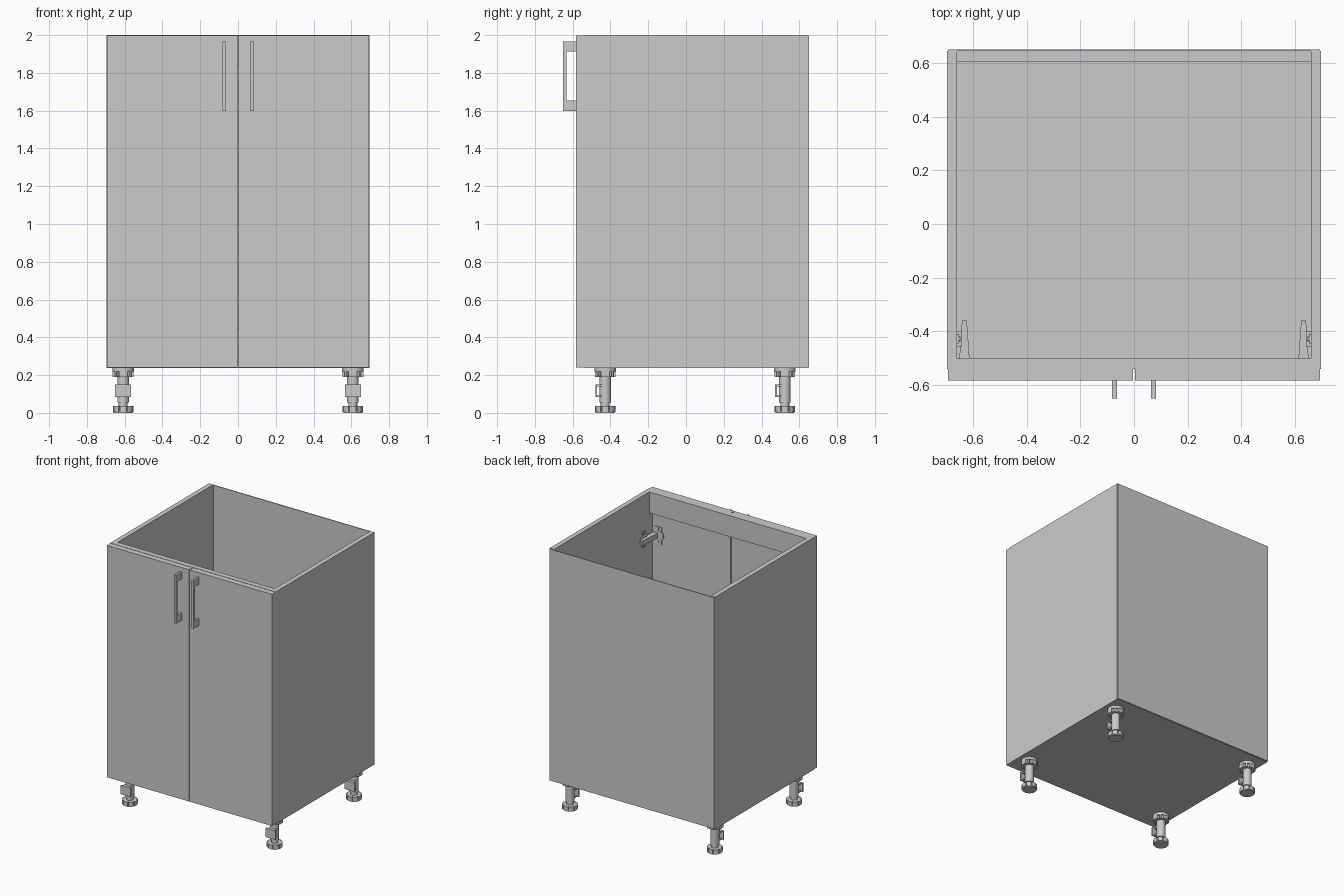
import bpy, bmesh, math
from mathutils import Matrix

if "Cube" in bpy.data.objects:
    bpy.data.objects.remove(bpy.data.objects["Cube"])


def finish(name, bm, smooth=False):
    bmesh.ops.recalc_face_normals(bm, faces=bm.faces[:])
    me = bpy.data.meshes.new(name)
    bm.to_mesh(me)
    bm.free()
    ob = bpy.data.objects.new(name, me)
    bpy.context.collection.objects.link(ob)
    if smooth:
        bpy.ops.object.select_all(action='DESELECT')
        ob.select_set(True)
        bpy.context.view_layer.objects.active = ob
        bpy.ops.object.shade_smooth_by_angle(angle=math.radians(30))
    return ob


def add_box(bm, x0, x1, y0, y1, z0, z1, base=Matrix()):
    m = Matrix.Translation(((x0 + x1) / 2, (y0 + y1) / 2, (z0 + z1) / 2))
    m = base @ m @ Matrix.Diagonal((abs(x1 - x0), abs(y1 - y0), abs(z1 - z0), 1))
    bmesh.ops.create_cube(bm, size=1, matrix=m)


def box(name, *b):
    bm = bmesh.new()
    add_box(bm, *b)
    return finish(name, bm)


def add_prism(bm, pts, direction):
    f = bm.faces.new([bm.verts.new(p) for p in pts])
    r = bmesh.ops.extrude_face_region(bm, geom=[f], use_keep_orig=True)
    bmesh.ops.translate(bm, vec=direction,
                        verts=[v for v in r['geom'] if isinstance(v, bmesh.types.BMVert)])


def add_cyl(bm, c, r, h, axis='Z', seg=24):
    m = Matrix.Translation(c)
    if axis != 'Z':
        m = m @ Matrix.Rotation(math.pi / 2, 4, 'Y' if axis == 'X' else 'X')
    bmesh.ops.create_cone(bm, cap_ends=True, segments=seg, radius1=r, radius2=r, depth=h, matrix=m)


# carcass
W, T, B = 0.695, 0.037, 0.238
box("bottom_panel", -W + T, W - T, -0.54, 0.643, B, B + T)
box("back_panel", -W + 0.003, W - 0.003, 0.643, 0.65, B + 0.003, 1.997)
box("front_top_rail", -W + T, W - T, -0.54, -0.50, 1.84, 2.0)
box("rear_lower_rail", -W + T, W - T, 0.605, 0.643, B + T, 0.45)

for s, side in ((-1, "left"), (1, "right")):
    box(side + "_side_panel", s * (W - T), s * W, -0.54, 0.643, B, 2.0)
    box(side + "_door", s * 0.003, s * (W - 0.002), -0.583, -0.5405, B + 0.001, 1.998)

    # C-shaped pull handle
    prof = [(-0.583, 1.598), (-0.65, 1.598), (-0.65, 1.965), (-0.583, 1.965),
            (-0.583, 1.912), (-0.633, 1.912), (-0.633, 1.653), (-0.583, 1.653)]
    bm = bmesh.new()
    add_prism(bm, [(s * 0.073 - 0.009, y, z) for y, z in prof], (0.018, 0, 0))
    finish(side + "_handle", bm)

    # hinges: arm, mounting plate, door flange and screws
    for zc, lvl in ((1.67, "upper"), (0.55, "lower")):
        bm = bmesh.new()
        arm = [(0.640, -0.36), (0.622, -0.36), (0.610, -0.53), (0.652, -0.53)]
        add_prism(bm, [(s * x, y, zc - 0.018) for x, y in arm], (0, 0, 0.036))
        add_box(bm, s * 0.640, s * 0.658, -0.455, -0.40, zc - 0.025, zc + 0.025)
        add_box(bm, s * 0.652, s * 0.658, -0.445, -0.41, zc - 0.06, zc + 0.06)
        add_box(bm, s * 0.58, s * 0.636, -0.5405, -0.536, zc - 0.065, zc + 0.065)
        add_cyl(bm, (s * 0.60, -0.539, zc), 0.036, 0.012, 'Y')
        for dz in (-0.047, 0.047):
            add_cyl(bm, (s * 0.65, -0.428, zc + dz), 0.009, 0.008, 'X', 12)
            add_cyl(bm, (s * 0.61, -0.535, zc + dz), 0.009, 0.006, 'Y', 12)
        finish(f"{side}_{lvl}_hinge", bm, True)

    # adjustable legs
    for cy, pos in ((-0.428, "front"), (0.523, "rear")):
        cx = s * 0.608
        bm = bmesh.new()
        # top flange with ribs
        add_cyl(bm, (cx, cy, 0.228), 0.057, 0.02)
        add_cyl(bm, (cx, cy, 0.205), 0.036, 0.03)
        for k in range(4):
            base = (Matrix.Translation((cx, cy, 0))
                    @ Matrix.Rotation(math.pi / 4 + k * math.pi / 2, 4, 'Z'))
            add_box(bm, 0.02, 0.055, -0.006, 0.006, 0.19, 0.222, base)
        add_box(bm, cx - 0.056, cx + 0.056, cy - 0.022, cy + 0.022, 0.19, 0.222)
        add_box(bm, cx - 0.022, cx + 0.022, cy - 0.054, cy + 0.054, 0.19, 0.222)
        # tube and adjusting thread
        add_cyl(bm, (cx, cy, 0.128), 0.031, 0.145)
        add_cyl(bm, (cx, cy, 0.045), 0.024, 0.03)
        # plinth clip
        add_box(bm, cx - 0.042, cx + 0.042, cy - 0.052, cy - 0.042, 0.083, 0.15)
        for z in (0.083, 0.14):
            add_box(bm, cx - 0.03, cx + 0.03, cy - 0.044, cy - 0.015, z, z + 0.01)
        # lobed foot
        n = 8
        ring = []
        for k in range(n):
            for f, r in ((-0.42, 0.054), (-0.14, 0.055), (0.14, 0.055), (0.42, 0.054),
                         (0.44, 0.045), (0.56, 0.045)):
                a = (k + f) * 2 * math.pi / n
                ring.append((cx + r * math.cos(a), cy + r * math.sin(a), 0.005))
        add_prism(bm, ring, (0, 0, 0.032))
        add_cyl(bm, (cx, cy, 0.0035), 0.05, 0.007)
        finish(f"{side}_{pos}_leg", bm, True)
